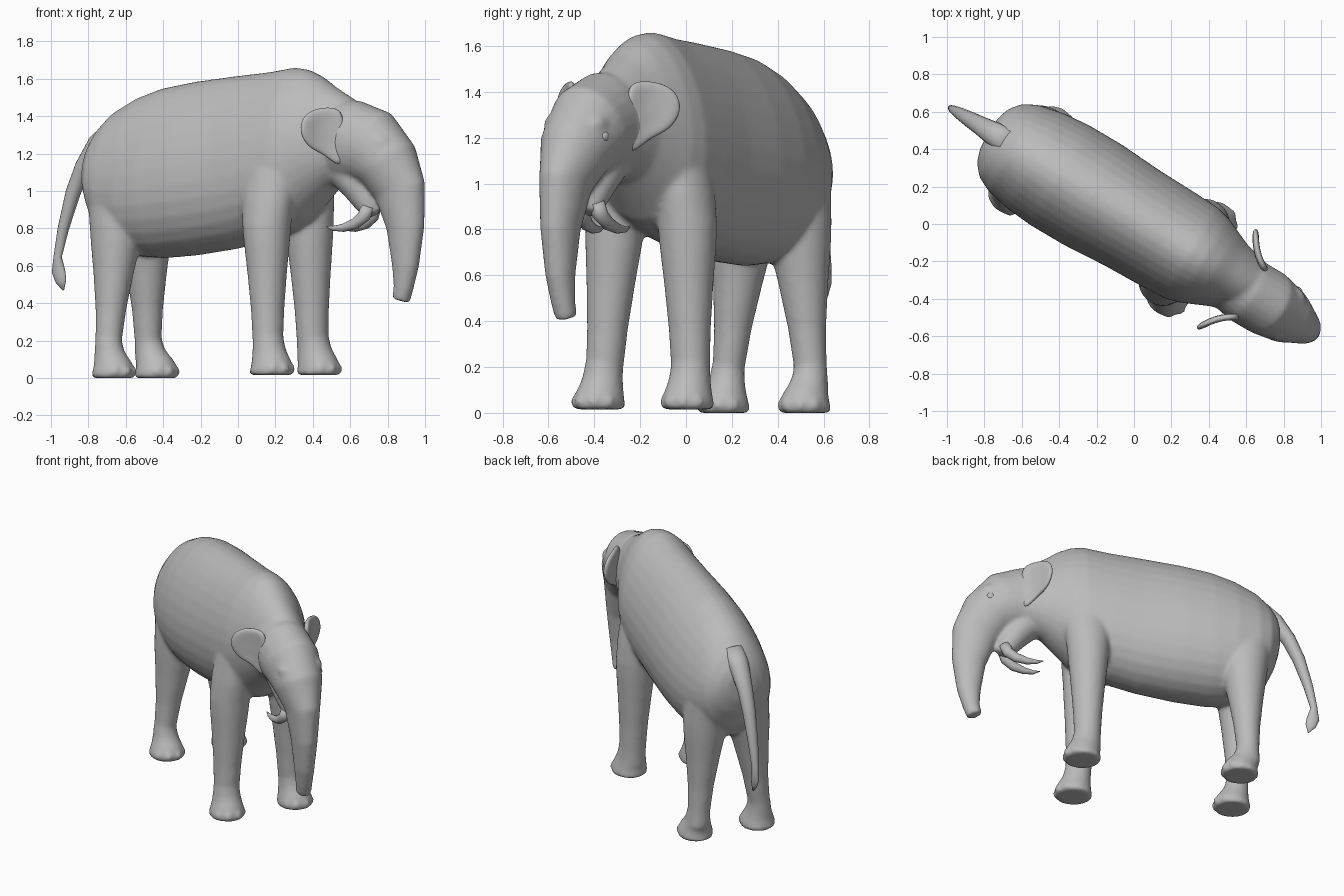
import bpy, bmesh, math
from mathutils import Vector, Matrix

cube = bpy.data.objects.get("Cube")
if cube:
    bpy.data.objects.remove(cube)

# One plain grey for the whole animal
grey = bpy.data.materials.new("stone_grey")
grey.use_nodes = True
COLOUR = (0.5, 0.5, 0.5, 1)
grey.diffuse_color = COLOUR
grey.node_tree.nodes["Principled BSDF"].inputs["Base Color"].default_value = COLOUR

# Everything is built facing local +x, then turned to stand diagonally
STANCE = Matrix.Translation((0, 0.04, 0)) @ Matrix.Rotation(math.radians(-30.6), 4, "Z")
HEAD_V = -0.035
TORSO_V = -0.012
SIDE = Vector((0, 1, 0))


def tube(bm, path, sides=24, upright=False, taper=0):
    """Loft ellipses along a path of (x, y, z, half thickness, half width)."""
    centres = [Vector(p[:3]) for p in path]
    rings = []
    for i, p in enumerate(path):
        along = centres[min(i + 1, len(path) - 1)] - centres[max(i - 1, 0)]
        up = Vector((0, 0, 1)) if upright else SIDE.cross(along).normalized()
        ring = []
        for k in range(sides):
            c, s = math.cos(math.tau * k / sides), math.sin(math.tau * k / sides)
            ring.append(bm.verts.new(centres[i] + up * c * p[3] + SIDE * s * p[4] * (1 - taper * c)))
        rings.append(ring)
    for a, b in zip(rings, rings[1:]):
        for k in range(sides):
            j = (k + 1) % sides
            bm.faces.new((a[k], a[j], b[j], b[k]))
    bm.faces.new(rings[0])
    bm.faces.new(rings[-1])


def ball(bm, centre, size):
    m = Matrix.Translation(centre) @ Matrix.Diagonal((*size, 1))
    bmesh.ops.create_uvsphere(bm, u_segments=20, v_segments=12, radius=1, matrix=m)


def finish(name, bm):
    bmesh.ops.recalc_face_normals(bm, faces=bm.faces)
    for f in bm.faces:
        f.smooth = True
    mesh = bpy.data.meshes.new(name)
    bm.to_mesh(mesh)
    bm.free()
    mesh.materials.append(grey)
    obj = bpy.data.objects.new(name, mesh)
    bpy.context.collection.objects.link(obj)
    obj.matrix_world = STANCE
    return obj


skin = bmesh.new()

# Torso: x, underside, back, half width
torso = [(-0.895, 1.02, 1.22, 0.09), (-0.87, 0.92, 1.28, 0.165), (-0.82, 0.81, 1.35, 0.225),
         (-0.74, 0.71, 1.425, 0.265), (-0.6, 0.65, 1.50, 0.295), (-0.45, 0.64, 1.55, 0.308),
         (-0.25, 0.655, 1.585, 0.308), (0, 0.69, 1.615, 0.292), (0.2, 0.74, 1.635, 0.287),
         (0.36, 0.79, 1.66, 0.28), (0.44, 0.84, 1.65, 0.26), (0.52, 0.92, 1.615, 0.225),
         (0.6, 1.0, 1.56, 0.19), (0.74, 1.07, 1.48, 0.155)]
tube(skin, [(x, TORSO_V, (lo + hi) / 2, (hi - lo) / 2, w) for x, lo, hi, w in torso],
     32, upright=True, taper=0.13)

# Skull running into the trunk
head = [(0.58, 0, 1.29, 0.19, 0.15), (0.72, 0, 1.265, 0.225, 0.18), (0.85, 0, 1.235, 0.21, 0.18),
        (0.96, -0.005, 1.14, 0.175, 0.155), (1.035, -0.01, 1.0, 0.148, 0.105),
        (1.07, -0.015, 0.8, 0.108, 0.08), (1.07, -0.015, 0.6, 0.076, 0.062),
        (1.055, -0.01, 0.48, 0.054, 0.052), (1.035, -0.005, 0.415, 0.05, 0.05)]
tube(skin, [(x, HEAD_V + y, z, a, b) for x, y, z, a, b in head])

# Lower jaw
jaw = [(0.66, 1.17, 0.13, 0.13), (0.77, 1.03, 0.095, 0.10), (0.83, 0.93, 0.07, 0.07), (0.86, 0.87, 0.045, 0.05)]
tube(skin, [(x, HEAD_V, z, a, b) for x, z, a, b in jaw])

# Brow swellings
for s in (-1, 1):
    ball(skin, (0.95, HEAD_V + s * 0.105, 1.26), (0.07, 0.05, 0.045))

# Legs: (ankle x, ankle y, hip x, hip y, ankle radius, thigh radius, foot x, foot y, ground)
legs = [
    (0.34, -0.26, 0.31, -0.222, 0.082, 0.13, 0.367, -0.27, 0.015),
    (0.354, 0.187, 0.345, 0.165, 0.085, 0.13, 0.387, 0.193, 0.015),
    (-0.67, -0.23, -0.665, -0.145, 0.071, 0.145, -0.638, -0.232, 0),
    (-0.67, 0.19, -0.655, 0.135, 0.072, 0.145, -0.62, 0.19, 0),
]
# Height step, swell of the limb, inward lean, sideways flattening
limb = ((-0.12, 0, 1, 1), (0.05, 0, 1, 1), (0.3, 0.15, 1, 1), (0.6, 0.5, 1, 1), (0.85, 0.85, 1, 1),
        (1.0, 1.05, 1, 0.97), (1.2, 1.3, 0.95, 0.85), (1.45, 1.4, 0.85, 0.75), (1.75, 0.8, 0.7, 0.7))
# Sole to ankle: forward shift, height, radius added between ankle and sole
sole = ((1, 0, 0.8), (1, 0.008, 1.0), (1, 0.035, 1.0), (0.8, 0.065, 0.75),
        (0.5, 0.1, 0.42), (0.25, 0.14, 0.18), (0, 0.2, 0))
for ax, ay, hx, hy, ra, rh, fx, fy, ground in legs:
    path = []
    for t, swell, lean, flat in limb:
        r = ra + (rh - ra) * swell
        m = min(t, 1)
        path.append((ax + (hx - ax) * m, (ay + (hy - ay) * m) * lean, 0.17 + 0.65 * t, r, r * flat))
    tube(skin, path, upright=False)

    # Flared foot with toes
    tube(skin, [(ax + (fx - ax) * k, ay + (fy - ay) * k, ground + z, ra + (0.118 - ra) * w, ra + (0.112 - ra) * w)
                for k, z, w in sole])
    for deg in (-58, -20, 20, 58):
        a = math.radians(deg)
        ball(skin, (fx + 0.102 * math.cos(a), fy + 0.092 * math.sin(a), ground + 0.034), (0.03, 0.03, 0.032))

# Fuse the overlapping lofts into one soft skin
body = finish("body_head_and_legs", skin)
fuse = body.modifiers.new("fuse", "REMESH")
fuse.mode = "VOXEL"
fuse.voxel_size = 0.012
fuse.use_smooth_shade = True
soften = body.modifiers.new("soften", "SMOOTH")
soften.factor = 0.5
soften.iterations = 12

# Tail with a flat tuft
tail = bmesh.new()
tube(tail, [(-0.78, 0, 1.33, 0.05, 0.07), (-0.87, 0, 1.25, 0.055, 0.065), (-0.96, 0, 1.13, 0.045, 0.05),
            (-1.025, 0, 0.99, 0.04, 0.042), (-1.085, 0, 0.8, 0.03, 0.032), (-1.12, 0, 0.65, 0.022, 0.024),
            (-1.115, 0, 0.57, 0.04, 0.022), (-1.1, 0, 0.52, 0.034, 0.014), (-1.085, 0, 0.47, 0.005, 0.005)], 16)
finish("tail", tail)

# Ears, tusks and eyes in mirrored pairs
ear_outline = [(-0.1, 1.12), (0.25, 1.15), (0.55, 1.2), (0.88, 1.23), (1.06, 1.32),
               (0.97, 1.41), (0.68, 1.445), (0.35, 1.45), (0.05, 1.44), (-0.1, 1.38)]
for side, s in (("left", 1), ("right", -1)):
    ear = bmesh.new()
    loops = []
    for shrink in (1, 0.6, 0.25):
        loop = []
        for t, z in ear_outline:
            t = 0.4 + (t - 0.4) * shrink
            z = 1.3 + (z - 1.3) * shrink
            out = 0.145 + 0.09 * t + 0.07 * t ** 3
            loop.append(ear.verts.new((0.75 - 0.155 * t, HEAD_V + s * out, z)))
        loops.append(loop)
    n = len(ear_outline)
    for a, b in zip(loops, loops[1:]):
        for k in range(n):
            ear.faces.new((a[k], a[(k + 1) % n], b[(k + 1) % n], b[k]))
    ear.faces.new(loops[-1])
    obj = finish(side + "_ear", ear)
    thick = obj.modifiers.new("thickness", "SOLIDIFY")
    thick.thickness = 0.035
    thick.offset = 0
    rounding = obj.modifiers.new("rounding", "SUBSURF")
    rounding.levels = rounding.render_levels = 2

    tusk = bmesh.new()
    tube(tusk, [(x, HEAD_V + s * v, z, r, r) for x, v, z, r in
                ((0.85, 0.035, 0.92, 0.036), (0.83, 0.045, 0.865, 0.035), (0.78, 0.055, 0.825, 0.03),
                 (0.71, 0.062, 0.803, 0.022), (0.65, 0.066, 0.80, 0.013), (0.61, 0.066, 0.81, 0.002))], 14)
    finish(side + "_tusk", tusk)

    eye = bmesh.new()
    ball(eye, (0.955, HEAD_V + s * 0.14, 1.205), (0.026, 0.02, 0.024))
    finish(side + "_eye", eye)
